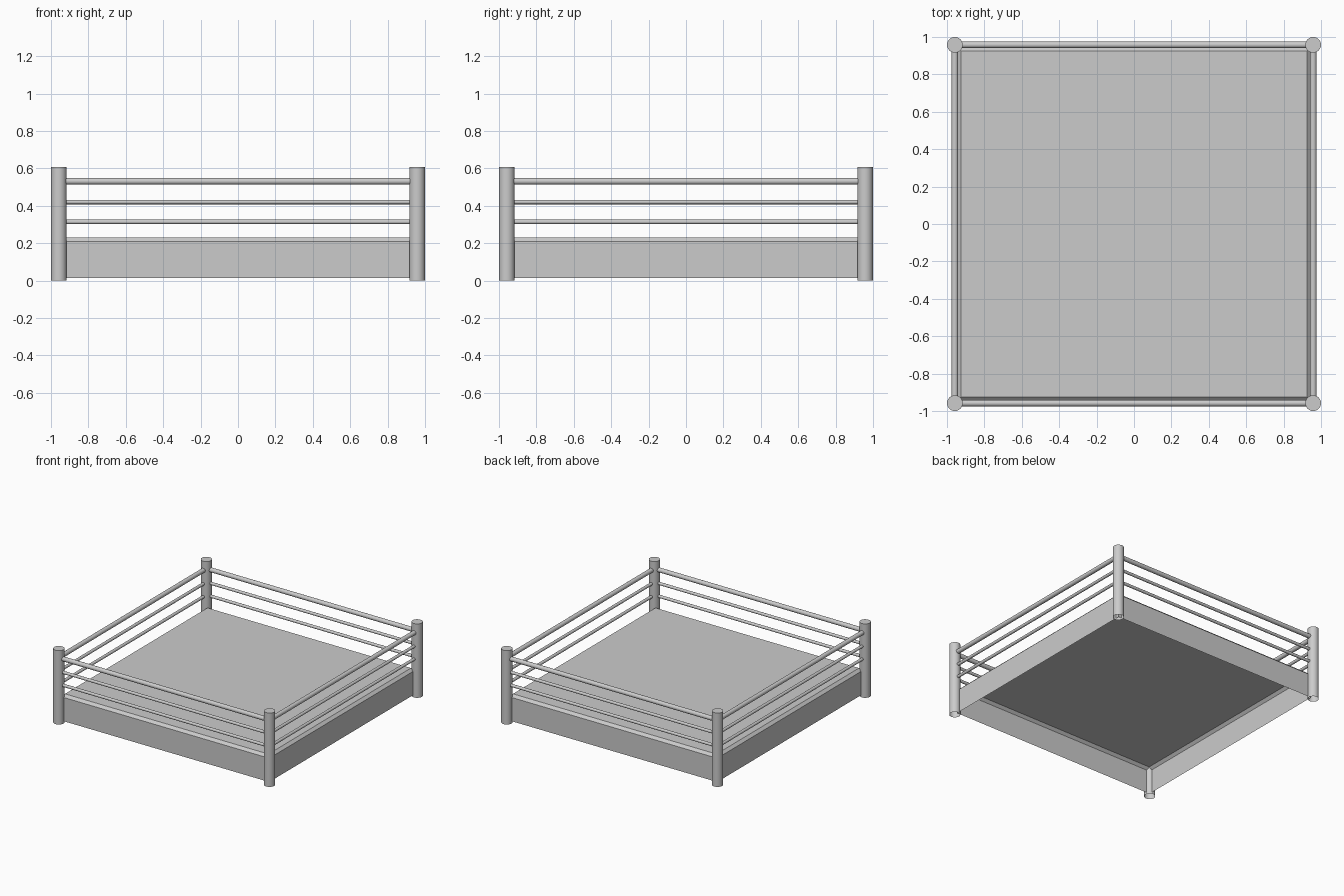
import bpy, bmesh
from math import pi, radians

if "Cube" in bpy.data.objects:
    bpy.data.objects.remove(bpy.data.objects["Cube"])

POST = 0.958      # post centre distance from the middle
POST_R = 0.042
POST_H = 0.607


def make_object(name, bm, smooth=False):
    bmesh.ops.recalc_face_normals(bm, faces=bm.faces)
    mesh = bpy.data.meshes.new(name)
    bm.to_mesh(mesh)
    bm.free()
    obj = bpy.data.objects.new(name, mesh)
    bpy.context.collection.objects.link(obj)
    if smooth:
        bpy.ops.object.select_all(action='DESELECT')
        obj.select_set(True)
        bpy.context.view_layer.objects.active = obj
        bpy.ops.object.shade_smooth_by_angle(angle=radians(40))
    return obj


def cylinder(name, radius, length, location, rotation=(0, 0, 0), sides=24, open_bottom=False):
    bm = bmesh.new()
    bmesh.ops.create_cone(bm, cap_ends=True, segments=sides,
                          radius1=radius, radius2=radius, depth=length)
    if open_bottom:
        caps = [f for f in bm.faces if f.calc_center_median().z < -length * 0.49]
        bmesh.ops.delete(bm, geom=caps, context='FACES_ONLY')
    obj = make_object(name, bm, smooth=True)
    obj.location = location
    obj.rotation_euler = rotation
    return obj


# Platform: skirt and mat as one shell, open below, with a chamfered top edge
bm = bmesh.new()
previous = None
for half, z in ((0.946, 0.013), (0.946, 0.208), (0.925, 0.229)):
    ring = [bm.verts.new((sx * half, sy * half, z))
            for sx, sy in ((-1, -1), (1, -1), (1, 1), (-1, 1))]
    if previous:
        for i in range(4):
            j = (i + 1) % 4
            bm.faces.new((previous[i], previous[j], ring[j], ring[i]))
    previous = ring
bm.faces.new(previous)
make_object("platform", bm)

# Corner posts
for side_y, label_y in ((-1, "front"), (1, "back")):
    for side_x, label_x in ((-1, "left"), (1, "right")):
        cylinder(f"post_{label_y}_{label_x}", POST_R, POST_H,
                 (side_x * POST, side_y * POST, POST_H / 2),
                 sides=32, open_bottom=True)

# Three ropes on each side, the top one thicker
for level, z, radius in (("lower", 0.314, 0.012),
                         ("middle", 0.420, 0.012),
                         ("top", 0.531, 0.018)):
    length = 2 * (POST - POST_R + 0.015)
    for s, label in ((-1, "front"), (1, "back")):
        cylinder(f"{level}_rope_{label}", radius, length, (0, s * POST, z), (0, pi / 2, 0))
    for s, label in ((-1, "left"), (1, "right")):
        cylinder(f"{level}_rope_{label}", radius, length, (s * POST, 0, z), (pi / 2, 0, 0))
